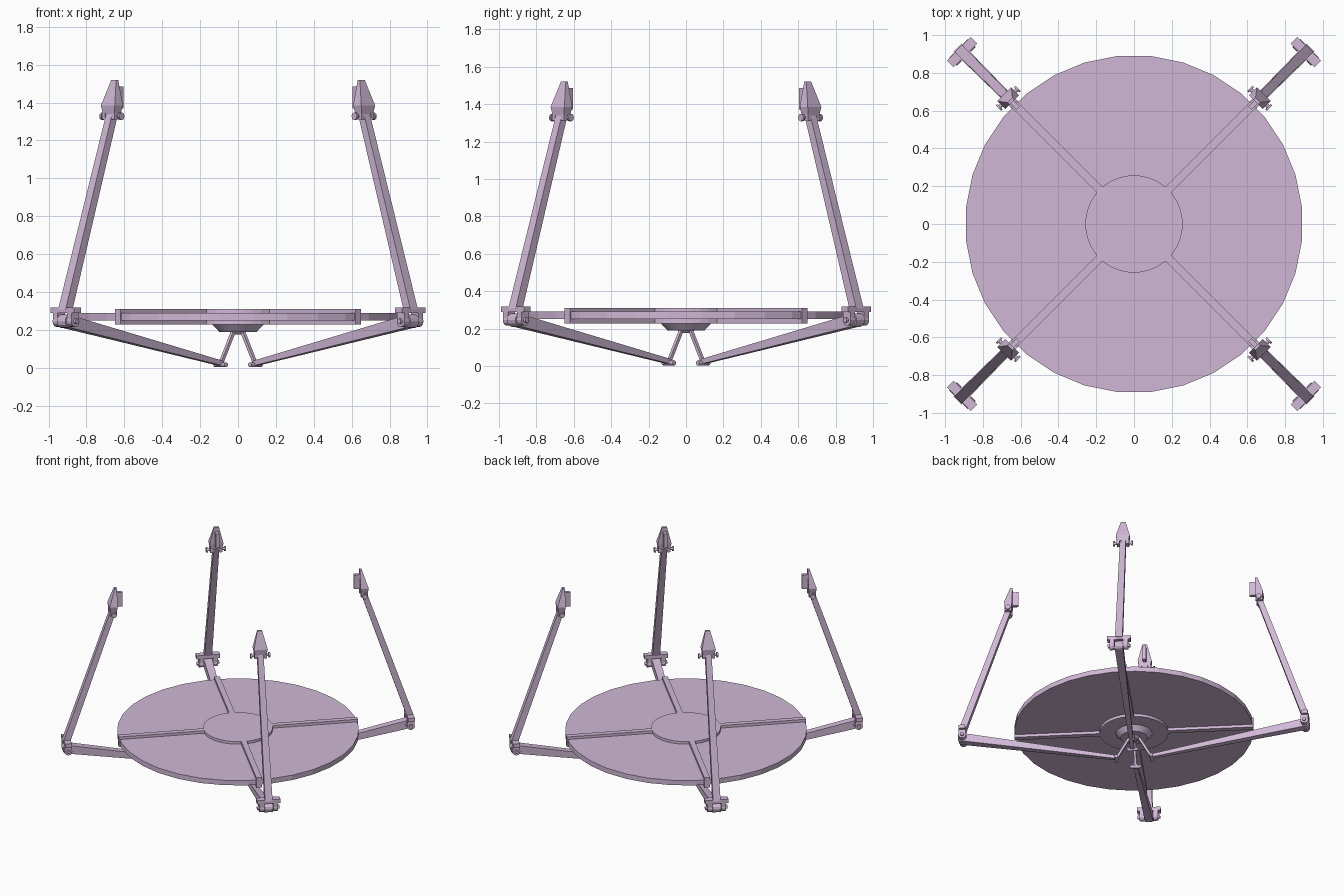
import bpy, bmesh, math
from mathutils import Vector, Matrix

if "Cube" in bpy.data.objects:
    bpy.data.objects.remove(bpy.data.objects["Cube"])

mat = bpy.data.materials.new("pale mauve")
mat.diffuse_color = (0.63, 0.48, 0.67, 1)
mat.use_nodes = True
mat.node_tree.nodes["Principled BSDF"].inputs["Base Color"].default_value = mat.diffuse_color


def finish(name, bm, angle=0.0):
    bmesh.ops.recalc_face_normals(bm, faces=bm.faces[:])
    me = bpy.data.meshes.new(name)
    bm.to_mesh(me)
    bm.free()
    me.materials.append(mat)
    ob = bpy.data.objects.new(name, me)
    ob.rotation_euler[2] = angle
    bpy.context.collection.objects.link(ob)
    return ob


def lathe(name, r_bot, r_top, z0, z1, seg=32):
    bm = bmesh.new()
    m = Matrix.Translation((0, 0, (z0 + z1) / 2)) @ Matrix.Rotation(math.pi / seg, 4, 'Z')
    bmesh.ops.create_cone(bm, cap_ends=True, segments=seg, radius1=r_bot, radius2=r_top,
                          depth=z1 - z0, matrix=m)
    return finish(name, bm)


# Parts of an arm are laid out with x = outward, y = sideways, z = up
def loft(bm, rings):
    loops = [[bm.verts.new(p) for p in ring] for ring in rings]
    for a, b in zip(loops, loops[1:]):
        for i in range(len(a)):
            j = (i + 1) % len(a)
            bm.faces.new((a[i], a[j], b[j], b[i]))
    bm.faces.new(loops[0][::-1])
    bm.faces.new(loops[-1])


def beam(bm, p0, p1, s0, s1):
    """Tapered bar between (r, z) points; s = (sideways width, depth)."""
    a, b = Vector((p0[0], 0, p0[1])), Vector((p1[0], 0, p1[1]))
    d = (b - a).normalized()
    side = Vector((0, 1, 0))
    n = d.cross(side)
    loft(bm, [[c + side * (u * s[0] / 2) + n * (v * s[1] / 2)
               for u, v in ((-1, -1), (1, -1), (1, 1), (-1, 1))]
              for c, s in ((a, s0), (b, s1))])


def box(bm, x0, x1, y0, y1, z0, z1):
    loft(bm, [[(x, y, z) for x, y in ((x0, y0), (x1, y0), (x1, y1), (x0, y1))]
              for z in (z0, z1)])


def pin(bm, r, z, y0, y1, rad, seg=12):
    m = Matrix.Translation((r, (y0 + y1) / 2, z)) @ Matrix.Rotation(math.pi / 2, 4, 'X')
    bmesh.ops.create_cone(bm, cap_ends=True, segments=seg, radius1=rad, radius2=rad,
                          depth=y1 - y0, matrix=m)


# Central dish
lathe("disc", 0.894, 0.894, 0.25, 0.29)
lathe("hub", 0.258, 0.258, 0.228, 0.311)
lathe("under_hub", 0.10, 0.135, 0.19, 0.228)
lathe("under_hub_core", 0.03, 0.045, 0.175, 0.19, 16)

for k in range(4):
    ang = math.pi / 4 + k * math.pi / 2

    # Raised divider through the disc
    bm = bmesh.new()
    box(bm, 0.2, 0.897, -0.021, 0.021, 0.228, 0.311)
    finish("disc_spoke", bm, ang)

    # Thin strut from hub to foot
    bm = bmesh.new()
    beam(bm, (0.03, 0.2), (0.13, 0.02), (0.018, 0.018), (0.018, 0.018))
    finish("strut", bm, ang)

    # Foot pin
    bm = bmesh.new()
    pin(bm, 0.13, 0.016, -0.042, 0.042, 0.013)
    finish("foot_pin", bm, ang)

    # Lower arm with rounded knuckle
    bm = bmesh.new()
    beam(bm, (0.12, 0.022), (1.28, 0.244), (0.03, 0.026), (0.062, 0.066))
    pin(bm, 1.285, 0.245, -0.031, 0.031, 0.036)
    finish("lower_arm", bm, ang)

    # Elbow clevis: cross bar, two cheeks and hinge pin
    bm = bmesh.new()
    box(bm, 1.262, 1.312, -0.088, 0.088, 0.288, 0.318)
    for s in (-1, 1):
        y0, y1 = sorted((s * 0.034, s * 0.07))
        box(bm, 1.258, 1.312, y0, y1, 0.245, 0.29)
        pin(bm, 1.285, 0.245, y0, y1, 0.03)
    pin(bm, 1.285, 0.245, -0.084, 0.084, 0.014)
    finish("elbow", bm, ang)

    # Upper arm
    bm = bmesh.new()
    beam(bm, (1.292, 0.3), (0.938, 1.345), (0.056, 0.05), (0.044, 0.042))
    finish("upper_arm", bm, ang)

    # Fingertip: block base tapering to a small flat top
    bm = bmesh.new()
    loft(bm, [[(xi, -t, z), (xo, -t, z), (xo, t, z), (xi, t, z)]
              for xi, xo, t, z in ((0.918, 0.966, 0.042, 1.34),
                                   (0.912, 0.972, 0.052, 1.385),
                                   (0.912, 0.928, 0.018, 1.52))])
    for s in (-1, 1):  # side lugs
        y0, y1 = sorted((s * 0.024, s * 0.046))
        box(bm, 0.916, 0.968, y0, y1, 1.312, 1.345)
    finish("fingertip", bm, ang)

    # Fingertip hinge with round heads
    bm = bmesh.new()
    pin(bm, 0.942, 1.328, -0.07, 0.07, 0.01)
    for s in (-1, 1):
        y0, y1 = sorted((s * 0.062, s * 0.074))
        pin(bm, 0.942, 1.328, y0, y1, 0.02)
    finish("fingertip_pin", bm, ang)

    # Inner grip fin
    bm = bmesh.new()
    box(bm, 0.868, 0.92, -0.013, 0.013, 1.37, 1.485)
    finish("grip_fin", bm, ang)
